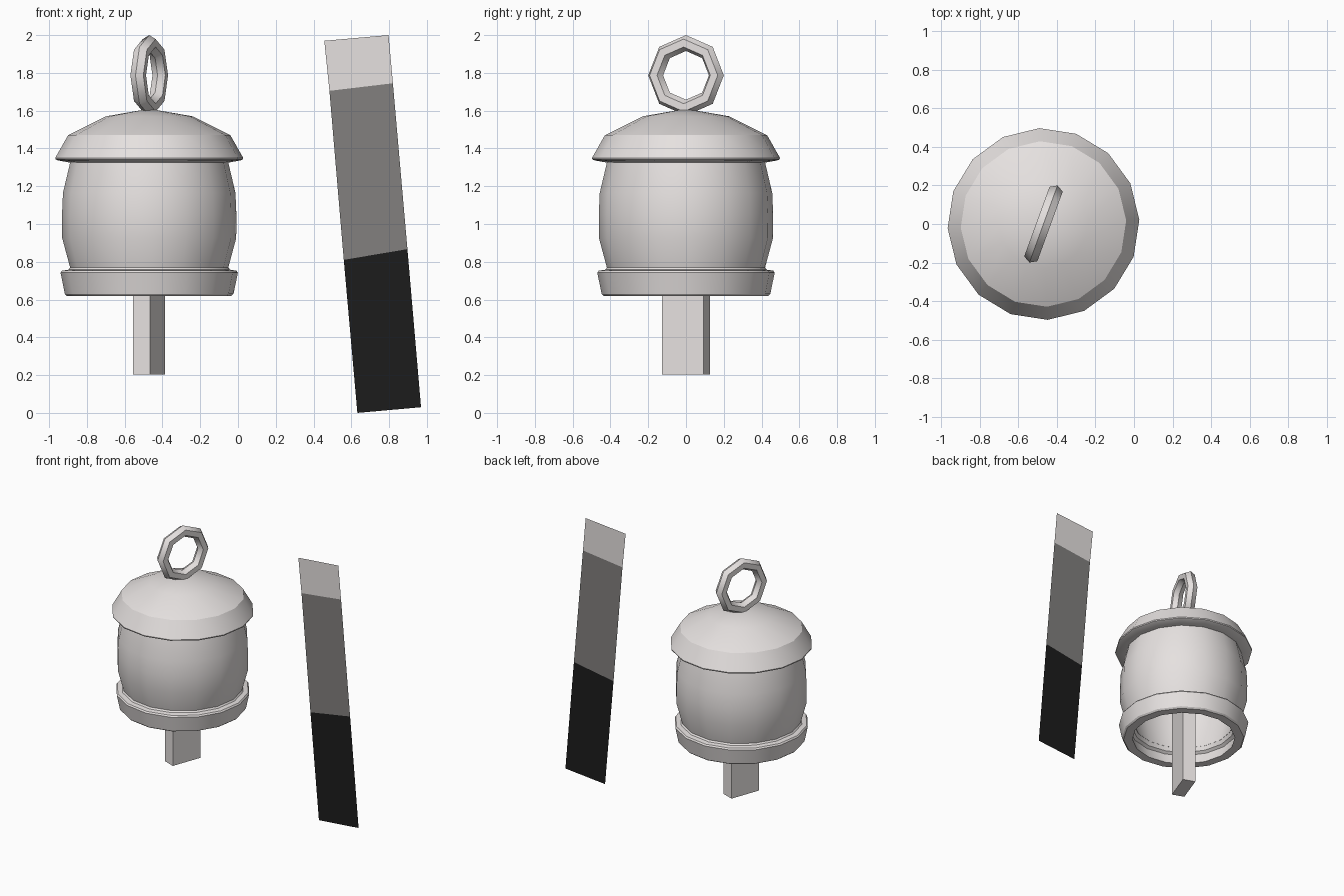
import bpy, bmesh, math
from mathutils import Matrix, Vector

if "Cube" in bpy.data.objects:
    bpy.data.objects.remove(bpy.data.objects["Cube"], do_unlink=True)

CENTRE = Vector((-0.47, 0, 0))
TURN = math.radians(-20)
SIDES = 16


def material(name, r, g, b):
    m = bpy.data.materials.new(name)
    m.use_nodes = True
    m.diffuse_color = (r, g, b, 1)
    bsdf = next(n for n in m.node_tree.nodes if n.type == 'BSDF_PRINCIPLED')
    bsdf.inputs["Base Color"].default_value = (r, g, b, 1)
    return m


light = material("light grey", 0.79, 0.755, 0.745)
mid = material("mid grey", 0.223, 0.216, 0.21)
dark = material("near black", 0.0115, 0.0115, 0.0115)


def finish(name, bm, mats, smooth=0, fix_normals=True):
    """Make the object; smooth is the sharp-edge angle in degrees, 0 for flat."""
    if fix_normals:
        bmesh.ops.recalc_face_normals(bm, faces=bm.faces)
    mesh = bpy.data.meshes.new(name)
    bm.to_mesh(mesh)
    bm.free()
    for m in mats:
        mesh.materials.append(m)
    ob = bpy.data.objects.new(name, mesh)
    bpy.context.collection.objects.link(ob)
    if smooth:
        bpy.ops.object.select_all(action='DESELECT')
        ob.select_set(True)
        bpy.context.view_layer.objects.active = ob
        bpy.ops.object.shade_smooth_by_angle(angle=math.radians(smooth))
    return ob


def lathe(name, profile, closed):
    """Spin (radius, height) points around the bell axis."""
    bm = bmesh.new()
    verts = [bm.verts.new((r, 0, z)) for r, z in profile]
    edges = [bm.edges.new(p) for p in zip(verts, verts[1:])]
    if closed:
        edges.append(bm.edges.new((verts[-1], verts[0])))
    bmesh.ops.spin(bm, geom=verts + edges, cent=(0, 0, 0), axis=(0, 0, 1),
                   angle=math.tau, steps=SIDES, use_duplicate=False)
    bmesh.ops.remove_doubles(bm, verts=bm.verts, dist=0.0005)
    ob = finish(name, bm, [light], smooth=32)
    ob.location = CENTRE
    ob.rotation_euler.z = TURN
    return ob


# Domed lid with a hollow underside
lathe("lid", [(0, 1.61), (0.23, 1.57), (0.43, 1.47), (0.498, 1.35), (0.496, 1.342),
              (0.485, 1.337), (0.42, 1.325), (0.37, 1.33), (0.36, 1.42),
              (0.2, 1.51), (0, 1.55)], False)

# Bulging wall of the bell
lathe("bell_wall", [(0.418, 1.33), (0.457, 1.165), (0.462, 1.05), (0.461, 0.925),
                    (0.418, 0.765), (0.36, 0.745), (0.401, 0.935),
                    (0.402, 1.05), (0.397, 1.155), (0.36, 1.33)], True)

# Flared foot band with an open middle
lathe("foot_band", [(0.415, 0.775), (0.428, 0.758), (0.462, 0.753), (0.47, 0.742),
                    (0.447, 0.63), (0.436, 0.619), (0.372, 0.619),
                    (0.378, 0.64), (0.392, 0.7), (0.372, 0.715), (0.361, 0.75)], True)

# Clapper bar
bm = bmesh.new()
bmesh.ops.create_cube(bm, size=1, matrix=Matrix.Translation((0, 0, 0.867))
                      @ Matrix.Diagonal((0.095, 0.234, 1.33, 1)))
clapper = finish("clapper", bm, [light])
clapper.location = CENTRE
clapper.rotation_euler.z = TURN

# Hanging ring: octagonal loop with a hexagonal section
MAJOR, MINOR, RING_Z = 0.171, 0.042, 1.787
bm = bmesh.new()
rows = []
for i in range(8):
    a = math.tau * i / 8
    row = []
    for j in range(6):
        b = math.tau * j / 6
        r = MAJOR + MINOR * math.cos(b)
        row.append(bm.verts.new((MINOR * math.sin(b), r * math.cos(a), r * math.sin(a))))
    rows.append(row)
for i in range(8):
    p, q = rows[i], rows[(i + 1) % 8]
    for j in range(6):
        k = (j + 1) % 6
        bm.faces.new((p[j], p[k], q[k], q[j]))
ring = finish("hanging_ring", bm, [light], smooth=50)
ring.location = CENTRE + Vector((0, 0, RING_Z))
ring.rotation_euler.z = TURN

# Flat leaning strip in three tones, facing the front
STRIP_Y = 0.08
bm = bmesh.new()
levels = [((0.457, 1.97), (0.797, 2.0)), ((0.484, 1.705), (0.82, 1.745)),
          ((0.56, 0.81), (0.897, 0.867)), ((0.632, 0), (0.969, 0.03))]
pairs = [[bm.verts.new((x, STRIP_Y, z)) for x, z in level] for level in levels]
for i, (top, low) in enumerate(zip(pairs, pairs[1:])):
    face = bm.faces.new((top[0], low[0], low[1], top[1]))
    face.material_index = i
finish("tone_strip", bm, [light, mid, dark], fix_normals=False)
